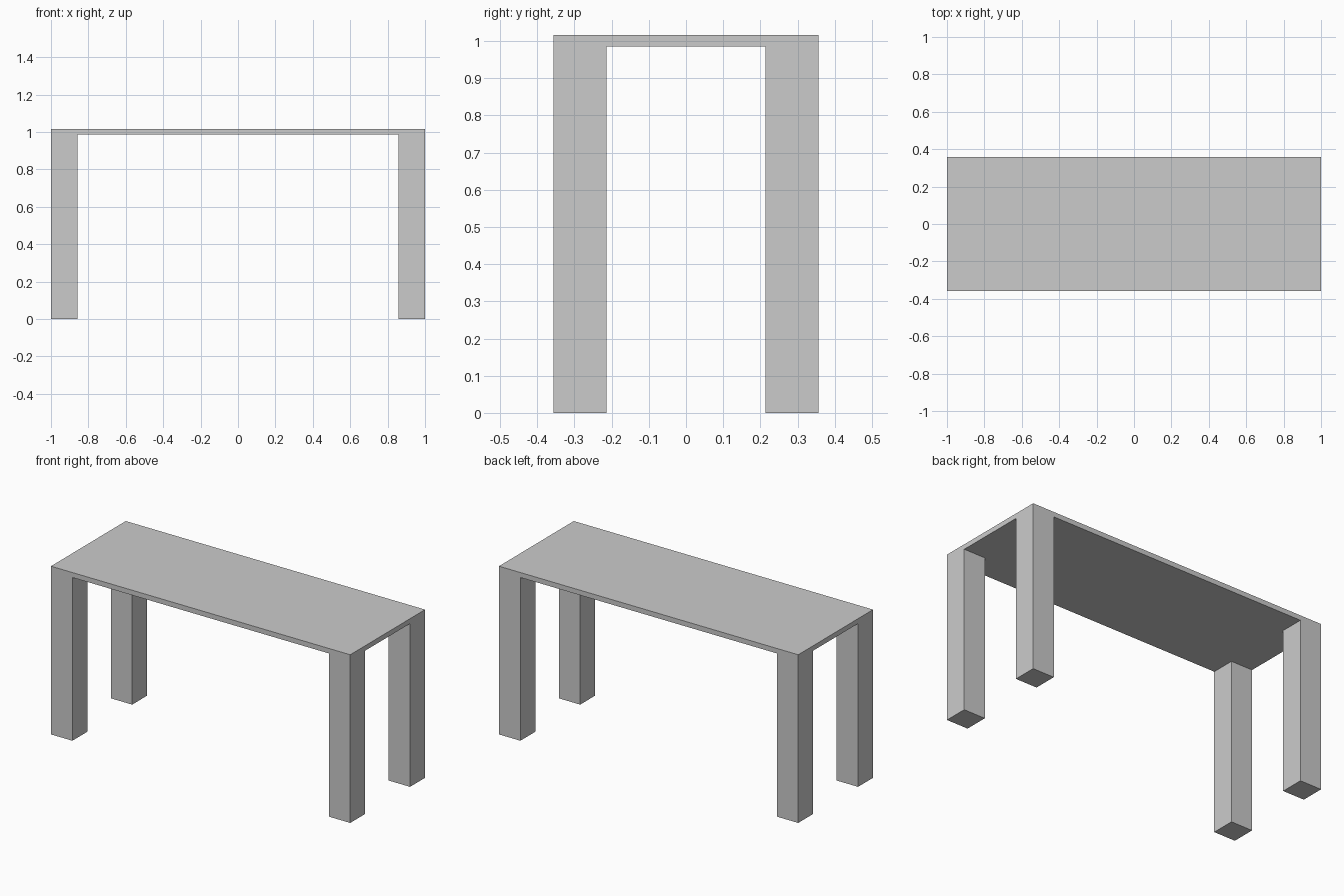
import bpy, bmesh, math

if "Cube" in bpy.data.objects:
    bpy.data.objects.remove(bpy.data.objects["Cube"])

HALF_X, HALF_Y = 1.0, 0.357
LEG = 0.143
UNDERSIDE, TOP = 0.986, 1.016

bm = bmesh.new()

# Underside sheet: a 3 x 3 grid whose corner cells are the leg sections
bmesh.ops.create_grid(bm, x_segments=3, y_segments=3, size=1)
for v in bm.verts:
    for axis, half in ((0, HALF_X), (1, HALF_Y)):
        inner = abs(v.co[axis]) < 0.9
        v.co[axis] = math.copysign(half - LEG if inner else half, v.co[axis])
    v.co.z = UNDERSIDE
underside = bm.faces[:]

# Thin top slab
slab = bmesh.ops.extrude_face_region(bm, geom=underside, use_keep_orig=True)
for v in slab["geom"]:
    if isinstance(v, bmesh.types.BMVert):
        v.co.z = TOP

# Four square legs, flush with the corners of the top
corners = []
for f in bm.faces:
    c = f.calc_center_median()
    if (all(abs(v.co.z - UNDERSIDE) < 1e-4 for v in f.verts)
            and abs(c.x) > HALF_X - LEG and abs(c.y) > HALF_Y - LEG):
        corners.append(f)
legs = bmesh.ops.extrude_discrete_faces(bm, faces=corners)
for f in legs["faces"]:
    for v in f.verts:
        v.co.z = 0

# Merge the flush faces into clean flat panels
bmesh.ops.recalc_face_normals(bm, faces=bm.faces[:])
bmesh.ops.dissolve_limit(bm, angle_limit=math.radians(1),
                         verts=bm.verts[:], edges=bm.edges[:])

mesh = bpy.data.meshes.new("table")
bm.to_mesh(mesh)
bm.free()
bpy.context.collection.objects.link(bpy.data.objects.new("table", mesh))
